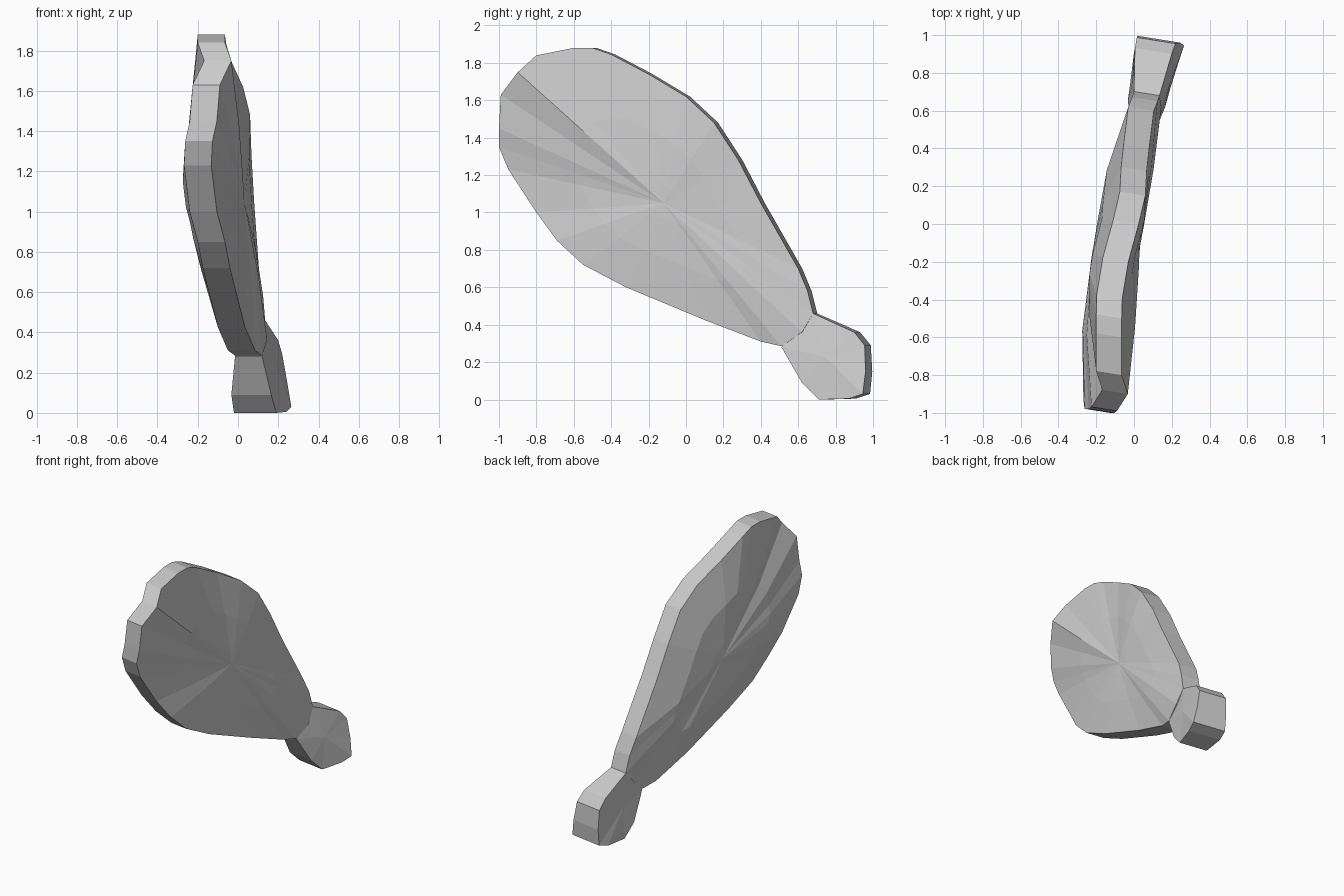
import bpy, bmesh
from mathutils import Vector

if "Cube" in bpy.data.objects:
    bpy.data.objects.remove(bpy.data.objects["Cube"])

SKEW = 0.16  # the side walls lean slightly towards +y at the back


def plate(name, rim, centre, front_x, back_x, rings):
    """Thick slab: rim rows are (y, z, back x, front x); each face is a fan of
    rings (scale, front bulge, back bulge) running to a raised centre."""
    bm = bmesh.new()
    cy, cz = centre
    n = len(rim)
    loops = {}
    for side in (0, 1):
        edge = []
        for y, z, xb, xf in rim:
            shift = 0 if side else SKEW * (xf - xb)
            edge.append(Vector((xf if side else xb, y + shift, z)))
        mid = Vector((front_x if side else back_x, cy, cz))
        loops[side] = [[bm.verts.new(p) for p in edge]]
        for scale, bulge_f, bulge_b in rings:
            push = Vector((bulge_f if side else -bulge_b, 0, 0))
            loops[side].append([bm.verts.new(mid.lerp(p, scale) + push) for p in edge])
        tip = bm.verts.new(mid)
        for a, b in zip(loops[side], loops[side][1:]):
            for i in range(n):
                j = (i + 1) % n
                bm.faces.new((a[i], a[j], b[j], b[i]))
        last = loops[side][-1]
        for i in range(n):
            bm.faces.new((last[i], last[(i + 1) % n], tip))
    # side wall
    f, b = loops[1][0], loops[0][0]
    for i in range(n):
        j = (i + 1) % n
        bm.faces.new((f[i], f[j], b[j], b[i]))
    bmesh.ops.recalc_face_normals(bm, faces=bm.faces)
    mesh = bpy.data.meshes.new(name)
    bm.to_mesh(mesh)
    bm.free()
    obj = bpy.data.objects.new(name, mesh)
    bpy.context.collection.objects.link(obj)
    return obj


# meat: outline clockwise from the top as (y, z, back x), constant thickness
meat_rim = [
    (-0.50, 1.88, -0.20), (-0.40, 1.845, -0.198), (-0.20, 1.74, -0.165),
    (0.00, 1.62, -0.11), (0.15, 1.48, -0.075), (0.28, 1.28, -0.068),
    (0.40, 1.05, -0.055), (0.60, 0.70, -0.03), (0.65, 0.58, -0.01),
    (0.68, 0.46, 0.00), (0.62, 0.36, 0.01), (0.51, 0.285, -0.015),
    (0.40, 0.31, -0.05), (0.10, 0.425, -0.10), (-0.32, 0.60, -0.145),
    (-0.55, 0.72, -0.175), (-0.69, 0.85, -0.20), (-0.80, 1.00, -0.24),
    (-0.95, 1.23, -0.268), (-1.00, 1.35, -0.262), (-1.00, 1.45, -0.24),
    (-0.99, 1.63, -0.225), (-0.90, 1.75, -0.168), (-0.80, 1.84, -0.20),
    (-0.60, 1.88, -0.20),
]
plate("meat", [(y, z, x, x + 0.135) for y, z, x in meat_rim],
      (-0.12, 1.05), 0.03, -0.215, [(0.55, 0.01, 0.03), (0.15, 0.005, 0.01)])

# bone knob at the narrow end: (y, z, back x, front x)
bone_rim = [
    (0.68, 0.46, 0.00, 0.135), (0.90, 0.36, 0.005, 0.20),
    (0.955, 0.29, 0.015, 0.22), (0.96, 0.15, 0.02, 0.245),
    (0.945, 0.03, 0.02, 0.265), (0.87, 0.005, 0.00, 0.24),
    (0.71, 0.00, -0.02, 0.19), (0.62, 0.09, -0.033, 0.165),
    (0.51, 0.28, -0.015, 0.12),
]
plate("bone", bone_rim, (0.74, 0.23), 0.19, -0.01, [(0.5, 0.0, 0.0)])
